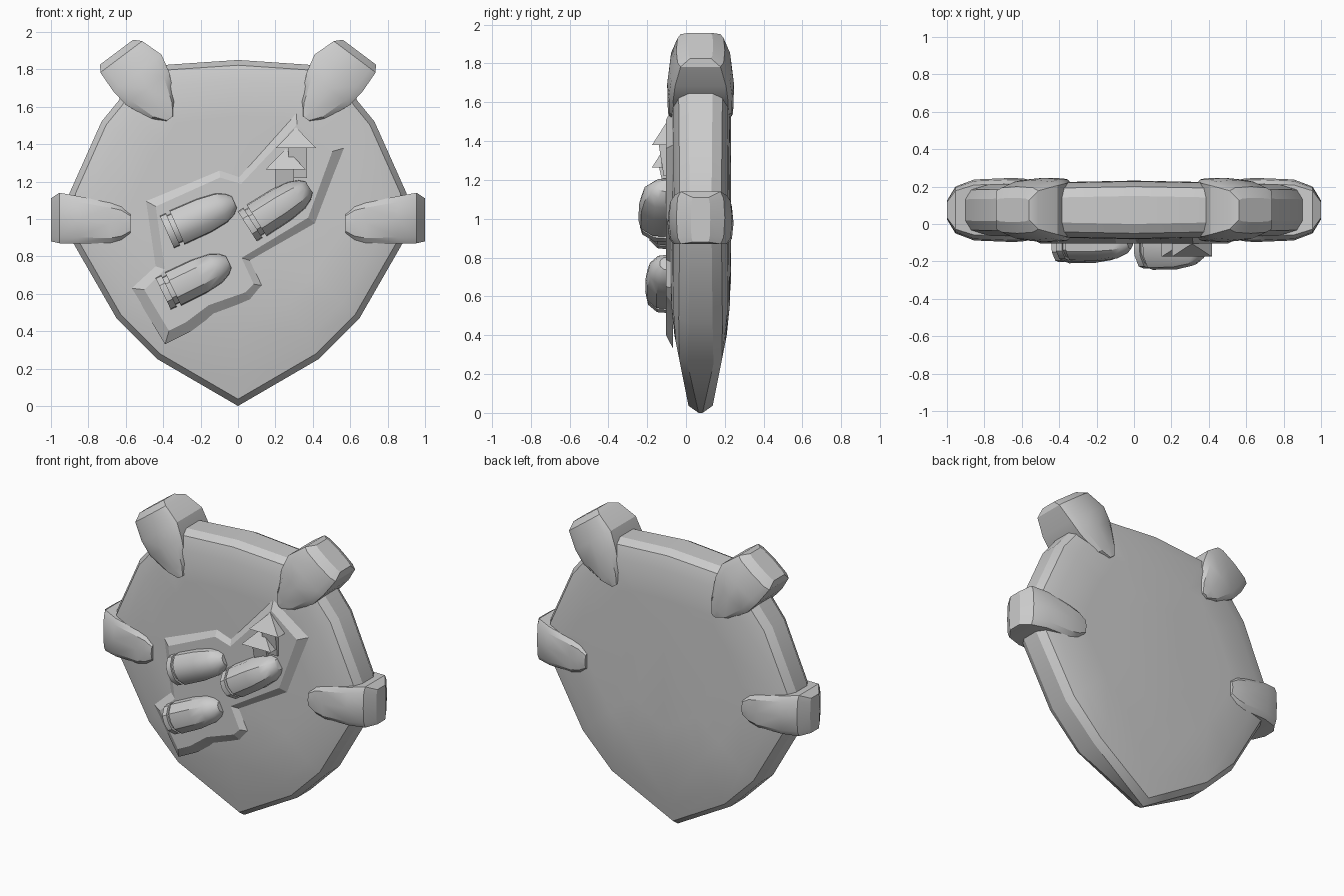
import bpy, bmesh, math
from mathutils import Vector

old = bpy.data.objects.get("Cube")
if old:
    bpy.data.objects.remove(old)

MID = 0.075  # depth of the shield's middle plane

grey = bpy.data.materials.new("plain_grey")
grey.use_nodes = True
COLOUR = (0.6, 0.6, 0.6, 1)
grey.diffuse_color = COLOUR
grey.node_tree.nodes["Principled BSDF"].inputs["Base Color"].default_value = COLOUR


def finish(name, bm, mirror=False, angle=35):
    bmesh.ops.recalc_face_normals(bm, faces=bm.faces)
    mesh = bpy.data.meshes.new(name)
    bm.to_mesh(mesh)
    bm.free()
    mesh.materials.append(grey)
    obj = bpy.data.objects.new(name, mesh)
    bpy.context.collection.objects.link(obj)
    if mirror:
        obj.modifiers.new("mirror", "MIRROR").use_clip = True
    bpy.ops.object.select_all(action="DESELECT")
    obj.select_set(True)
    bpy.context.view_layer.objects.active = obj
    bpy.ops.object.shade_smooth_by_angle(angle=math.radians(angle))


def loft(rings, closed=True, caps=True):
    bm = bmesh.new()
    rows = [[bm.verts.new(p) for p in ring] for ring in rings]
    n = len(rows[0])
    for a, b in zip(rows, rows[1:]):
        for i in range(n if closed else n - 1):
            j = (i + 1) % n
            bm.faces.new((a[i], a[j], b[j], b[i]))
    if caps:
        bm.faces.new(rows[0])
        bm.faces.new(rows[-1])
    return bm


# Shield body: concentric outlines, ridged along the middle, half mirrored
outline = [(0, 0), (0.43, 0.25), (0.65, 0.47), (0.88, 0.87), (0.92, 1.0), (0.9, 1.14),
           (0.73, 1.52), (0.64, 1.63), (0.54, 1.8), (0.37, 1.825), (0, 1.85)]


def shield_ring(scale, half, side):
    ring = []
    for x, z in outline:
        zz = 1.05 + (z - 1.05) * scale
        depth = min(half - 0.02 * x * scale, 0.065 + 0.2 * max(zz - 0.05, -0.3))
        if scale == 1 and z == 0:
            depth = 0.01
        ring.append((x * scale, MID + side * depth, zz))
    return ring


layers = [(0.35, 0.157), (0.62, 0.156), (0.86, 0.153), (0.965, 0.125), (1, 0.075)]
rings = [shield_ring(s, h, -1) for s, h in layers]
rings += [shield_ring(s, h, 1) for s, h in reversed(layers)]
finish("shield_body", loft(rings, closed=False), mirror=True, angle=28)


# Clamps over the rim: stations of (distance, low side, high side, half depth)
def clamp(name, origin, axis, stations):
    a = Vector((axis[0], 0, axis[1])).normalized()
    p = Vector((a.z, 0, -a.x))
    o = Vector((origin[0], MID, origin[1]))
    rings = []
    for u, lo, hi, d in stations:
        w = (hi - lo) / 8
        half = [(lo, 0.82), (lo + w, 0.95), ((lo + hi) / 2, 1), (hi - w, 0.95), (hi, 0.82)]
        section = [(v, -k) for v, k in half] + [(v, k) for v, k in reversed(half)]
        rings.append([o + a * u + p * v + Vector((0, k * d, 0)) for v, k in section])
    finish(name, loft(rings), mirror=True, angle=28)


clamp("corner_clamps", (0.36, 1.54), (0.6, 0.8),
      [(0, -0.02, 0.03, 0.166), (0.06, -0.075, 0.09, 0.17), (0.2, -0.14, 0.15, 0.172),
       (0.3, -0.164, 0.16, 0.16), (0.42, -0.125, 0.155, 0.125), (0.455, -0.09, 0.13, 0.065)])
clamp("side_clamps", (0.575, 1.0), (1, 0),
      [(0, -0.03, 0.08, 0.166), (0.05, -0.07, 0.115, 0.17), (0.11, -0.088, 0.13, 0.17),
       (0.28, -0.122, 0.13, 0.163), (0.38, -0.14, 0.13, 0.125), (0.425, -0.11, 0.12, 0.05)])

# Raised plaque with a sloping border
plaque = [(-0.5, 1.1), (-0.1, 1.28), (0, 1.25), (0.31, 1.58), (0.57, 1.38), (0.42, 0.97),
          (0.09, 0.77), (0.15, 0.64), (0.07, 0.56), (-0.13, 0.49), (-0.25, 0.4),
          (-0.39, 0.33), (-0.57, 0.63), (-0.45, 0.75)]
bm = bmesh.new()
face = bm.faces.new([bm.verts.new((x, -0.066, z)) for x, z in plaque])
face.normal_update()
bmesh.ops.inset_region(bm, faces=[face], thickness=0.055,
                       use_boundary=True, use_even_offset=True)
for v in face.verts:
    v.co.y = -0.104
finish("plaque", bm, angle=10)


# Shells lying on the plaque: rim, groove, body and blunt nose
def shell(name, start, end, height):
    a = Vector((end[0] - start[0], 0, end[1] - start[1]))
    length = a.length
    a.normalize()
    p = Vector((-a.z, 0, a.x))
    o = Vector((start[0], -0.095, start[1]))
    profile = [(0, 0.095), (0.09, 0.095), (0.09, 0.082), (0.15, 0.082), (0.15, 0.1),
               (0.55, 0.098), (0.8, 0.085), (0.93, 0.062), (1, 0.035)]
    section = [(-1, 0), (-0.95, 0.5), (-0.5, 0.92), (0, 1), (0.5, 0.92), (0.95, 0.5), (1, 0)]
    rings = [[o + a * (t * length) + p * (r * s) + Vector((0, -height * h * r / 0.1, 0))
              for s, h in section] for t, r in profile]
    finish(name, loft(rings), angle=35)


shell("upper_left_shell", (-0.38, 0.93), (-0.02, 1.09), 0.105)
shell("upper_right_shell", (0.05, 0.96), (0.38, 1.17), 0.15)
shell("lower_left_shell", (-0.4, 0.6), (-0.05, 0.77), 0.115)


# Double arrow: wedge heads with short square stems
def wedge(name, x, z):
    base = [(x - 0.107, -0.09, z), (x + 0.107, -0.09, z),
            (x + 0.107, -0.175, z), (x - 0.107, -0.175, z)]
    tip = [(x, -0.09, z + 0.11), (x, -0.105, z + 0.11)]
    bm = bmesh.new()
    b = [bm.verts.new(c) for c in base]
    t = [bm.verts.new(c) for c in tip]
    for f in (b, (b[0], b[1], t[0]), (b[2], b[3], t[1]),
              (b[1], b[2], t[1], t[0]), (b[3], b[0], t[0], t[1])):
        bm.faces.new(f)
    finish(name, bm, angle=10)


def stem(name, x, low, high):
    # the front face leans out towards its foot
    rings = [[(x + i * 0.05, y, z) for i, y in ((-1, -0.09), (1, -0.09), (1, front), (-1, front))]
             for z, front in ((low, -0.115), (high, -0.14))]
    finish(name, loft(rings), angle=10)


wedge("upper_arrow_head", 0.31, 1.38)
wedge("lower_arrow_head", 0.255, 1.265)
stem("upper_arrow_stem", 0.32, 1.22, 1.38)
stem("lower_arrow_stem", 0.25, 1.16, 1.27)
